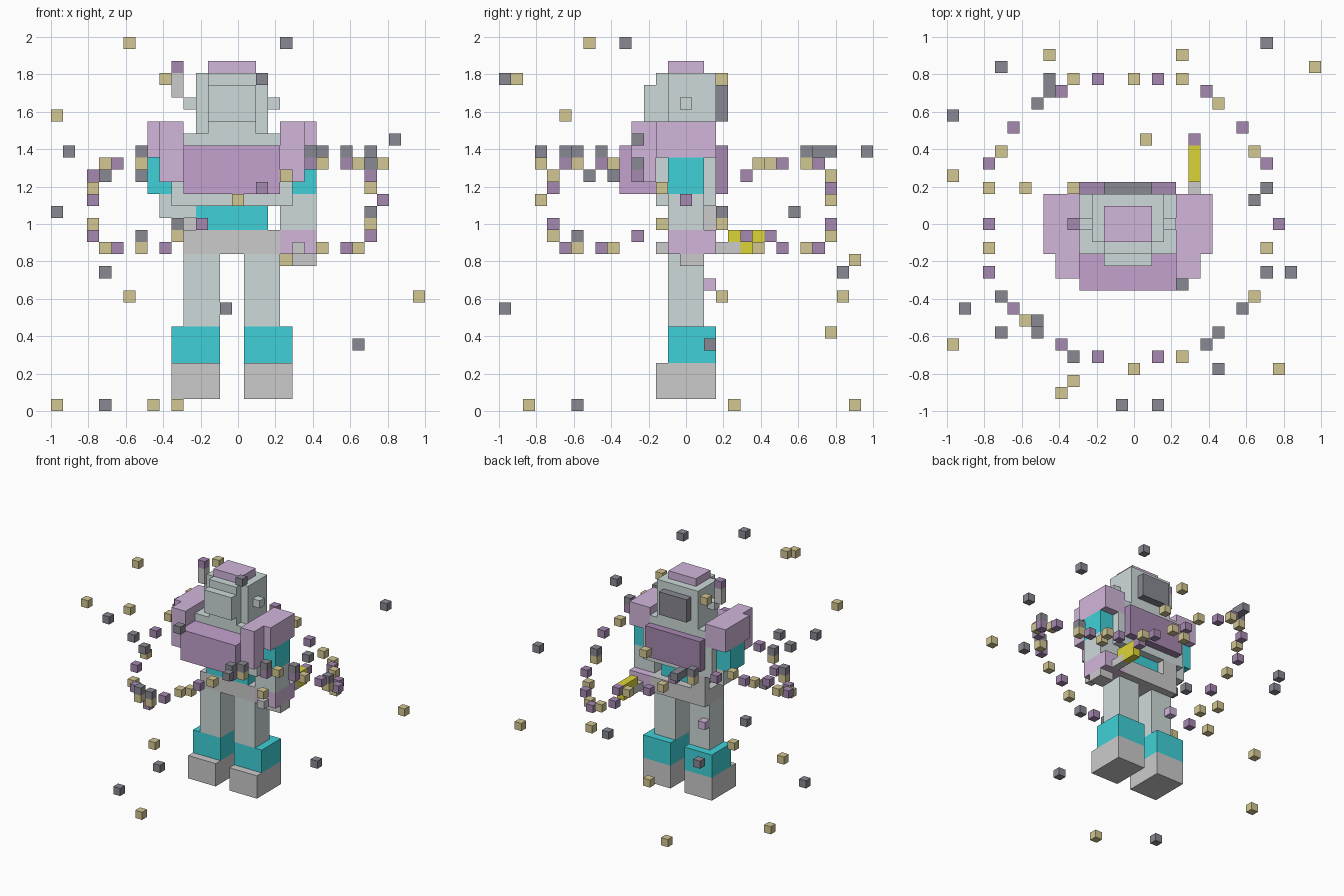
import bpy, bmesh, math

if "Cube" in bpy.data.objects:
    bpy.data.objects.remove(bpy.data.objects["Cube"])

U = 2 / 31  # voxel size


def material(name, rgb):
    m = bpy.data.materials.new(name)
    m.diffuse_color = (*rgb, 1)
    m.use_nodes = True
    m.node_tree.nodes["Principled BSDF"].inputs["Base Color"].default_value = m.diffuse_color
    return m


ARMOUR = material("pale_armour", (0.62, 0.70, 0.70))
TEAL = material("teal", (0.05, 0.64, 0.69))
LILAC = material("lilac", (0.64, 0.47, 0.71))
PURPLE = material("purple", (0.55, 0.36, 0.62))
PLUM = material("plum", (0.38, 0.25, 0.44))
DARK = material("charcoal", (0.25, 0.25, 0.29))
GOLD = material("gold", (0.65, 0.57, 0.29))
YELLOW = material("yellow", (0.72, 0.66, 0.04))
GREY = None


def boxes(name, mat, *spans):
    """One object from boxes given as (x0, x1, y0, y1, z0, z1) in voxels."""
    bm = bmesh.new()
    for x0, x1, y0, y1, z0, z1 in spans:
        geom = bmesh.ops.create_cube(bm, size=U)["verts"]
        bmesh.ops.scale(bm, vec=(x1 - x0, y1 - y0, z1 - z0), verts=geom)
        bmesh.ops.translate(bm, verts=geom, vec=(
            (x0 + x1) * U / 2, (y0 + y1) * U / 2, (z0 + z1) * U / 2))
    me = bpy.data.meshes.new(name)
    bm.to_mesh(me)
    bm.free()
    if mat:
        me.materials.append(mat)
    ob = bpy.data.objects.new(name, me)
    bpy.context.collection.objects.link(ob)


def cubes(name, mat, cells):
    boxes(name, mat, *[(x - .5, x + .5, y - .5, y + .5, z, z + 1) for x, y, z in cells])


def pair(name, mat, span):
    """Box plus its mirror image about the body's centre, x = -0.5."""
    x0, x1, *rest = span
    boxes(name, mat, span, (-1 - x1, -1 - x0, *rest))


# Legs and hips
pair("feet", GREY, (.5, 4.5, -2.5, 2.5, 1, 4))
pair("ankle_guards", TEAL, (.5, 4.5, -1.5, 2.5, 4, 7))
pair("legs", ARMOUR, (.5, 3.5, -1.5, 1.5, 7, 13))
boxes("belt", GREY, (-4.5, 3.5, -1.5, 2.5, 13, 15))
boxes("belly", TEAL, (-3.5, 2.5, -1.5, 1.5, 15, 17))

# Torso
boxes("torso", ARMOUR, (-4.5, 3.5, -2.5, 2.5, 17, 23), (-5.5, 4.5, -2.5, 2.5, 17, 21))
boxes("chest_plate", PURPLE, (-4.5, 3.5, -5.5, -2.5, 18, 22))
boxes("backpack", PLUM, (-4.5, 3.5, 2.5, 3.5, 18, 22))

# Shoulders and arms
pair("shoulder_caps", LILAC, (3.5, 6.5, -2.5, 2.5, 21, 24))
pair("shoulder_front_pads", LILAC, (3.5, 5.5, -4.5, -2.5, 19, 24))
pair("upper_arms", TEAL, (3.5, 6.5, -1.5, 1.5, 18, 21))
boxes("lowered_forearm", ARMOUR, (3.5, 6.5, -1.5, 1.5, 15, 18))
boxes("lowered_glove", LILAC, (3.5, 6.5, -1.5, 2.5, 13, 15))
boxes("lowered_fingers", GREY, (4.5, 6.5, -.5, 1.5, 12, 13))
boxes("bent_forearm", ARMOUR, (-6.5, -3.5, -1.5, 1.5, 16, 18))
boxes("bent_hand", GREY, (-4.5, -2.5, 1.5, 2.5, 14, 17))

# Head
boxes("head", ARMOUR, (-3.5, 2.5, -1.5, 2.5, 23, 28), (-2.5, 1.5, -2.5, -1.5, 23, 28))
boxes("face", ARMOUR, (-2.5, 1.5, -3.5, -2.5, 24, 27))
boxes("crest", LILAC, (-2.5, 1.5, -1.5, 1.5, 28, 29))
boxes("head_back_panel", DARK, (-2.5, 1.5, 2.5, 3.5, 24, 27))
pair("ears", ARMOUR, (2.5, 3.5, -.5, .5, 25, 26))
boxes("antenna", GREY, (-5.5, -4.5, -.5, .5, 26, 28))
boxes("antenna_tip", PLUM, (-5.5, -4.5, -.5, .5, 28, 29))

# Held blade
boxes("blade_handle", GREY, (4.5, 5.5, -2.5, 4.5, 13, 14))
boxes("blade", YELLOW, (4.5, 5.5, 3.5, 6.5, 14, 15), (4.5, 5.5, 4.5, 6.5, 13, 14))

# Wavy ring of floating cubes, alternating colours
ring = []
for i in range(36):
    a = math.radians(i * 10)
    ring.append((round(-.5 + 12 * math.cos(a) + .01), round(.5 + 12 * math.sin(a) - .01),
                 round(16.51 - 3.6 * math.sin(2 * a))))
cubes("ring_plum_cubes", PLUM, ring[0::2])
cubes("ring_gold_cubes", GOLD, ring[1::2])

# Loose cubes scattered around
cubes("dark_cubes", DARK, [
    (4, -5, 30), (2, -15, 27), (13, -4, 22), (-14, -7, 21), (-8, 10, 21), (6, -10, 21),
    (7, -9, 21), (7, -12, 21), (9, -7, 21), (11, 15, 21), (-7, 11, 21), (-7, 12, 21),
    (-8, -8, 19), (-8, -9, 14), (-15, 9, 16), (11, 3, 16), (-5, -11, 15), (-11, 13, 11),
    (-1, -15, 8), (10, 2, 5), (-11, -9, 0), (11, -4, 20), (-11, -6, 19)])
cubes("gold_cubes", GOLD, [
    (-9, -8, 30), (-6, -14, 27), (-5, 3, 27), (-15, -10, 24), (12, -12, 20), (1, 7, 20),
    (4, 14, 12), (-9, 3, 9), (15, 13, 9), (-3, 12, 6), (-15, 4, 0), (-7, 14, 0), (-5, -13, 0)])
cubes("plum_cube", PLUM, [(5, 7, 14)])
cubes("lilac_cube", LILAC, [(-4, 2, 10)])
